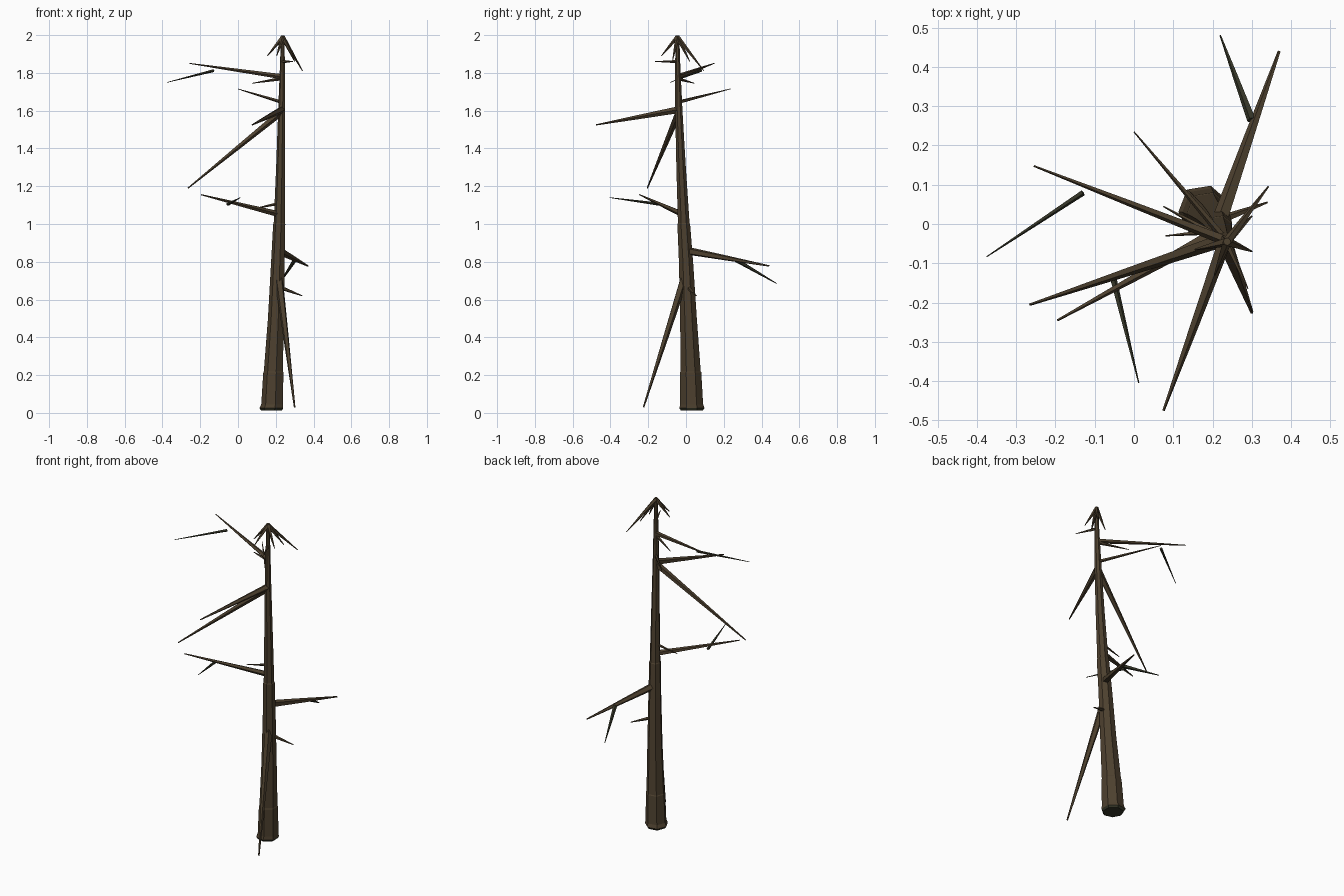
import bpy, bmesh, math, random
from mathutils import Vector

random.seed(4)
if "Cube" in bpy.data.objects:
    bpy.data.objects.remove(bpy.data.objects["Cube"])


def make_material(name, rgb):
    mat = bpy.data.materials.new(name)
    mat.use_nodes = True
    colour = (*rgb, 1)
    mat.diffuse_color = colour
    mat.node_tree.nodes["Principled BSDF"].inputs["Base Color"].default_value = colour
    return mat


bark = make_material("brown bark", (0.075, 0.052, 0.028))
moss = make_material("dark mossy bark", (0.035, 0.036, 0.02))


def loft(name, rings, sides, mats, rough=0.0):
    """Skin a tube through (centre, radius, axis) rings and cap both ends."""
    bm = bmesh.new()
    loops = []
    wobble = [1 + random.uniform(-rough, rough) for _ in range(sides)]
    for centre, radius, axis in rings:
        turn = axis.to_track_quat("Z", "Y")
        loop = []
        for i in range(sides):
            a = math.tau * i / sides
            p = Vector((math.cos(a), math.sin(a), 0)) * radius * wobble[i]
            loop.append(bm.verts.new(centre + turn @ p))
        loops.append(loop)
    for low, high in zip(loops, loops[1:]):
        for i in range(sides):
            j = (i + 1) % sides
            bm.faces.new((low[i], low[j], high[j], high[i]))
    bm.faces.new(loops[0][::-1])
    bm.faces.new(loops[-1])
    bmesh.ops.recalc_face_normals(bm, faces=bm.faces)
    # The underside of the trunk carries the second colour
    if len(mats) > 1:
        for f in bm.faces:
            f.material_index = int(f.normal.z < -0.7 or f.calc_center_median().z < 0.035)
    mesh = bpy.data.meshes.new(name)
    bm.to_mesh(mesh)
    bm.free()
    for m in mats:
        mesh.materials.append(m)
    obj = bpy.data.objects.new(name, mesh)
    bpy.context.collection.objects.link(obj)
    return obj


# Leaning trunk: x, y, z, radius
trunk = [
    (0.18, 0.031, 0.012, 0.06), (0.18, 0.031, 0.025, 0.069),
    (0.184, 0.03, 0.045, 0.063), (0.19, 0.025, 0.215, 0.058),
    (0.19, 0.025, 0.22, 0.055), (0.203, 0.013, 0.5, 0.046),
    (0.213, 0, 0.8, 0.039), (0.22, -0.012, 1.0, 0.035),
    (0.22, -0.012, 1.005, 0.032), (0.227, -0.026, 1.3, 0.026),
    (0.232, -0.038, 1.6, 0.02), (0.236, -0.044, 1.85, 0.014),
    (0.237, -0.045, 1.998, 0.01),
]
up = Vector((0, 0, 1))
loft("trunk", [(Vector(p[:3]), p[3], up) for p in trunk], 7, [bark, moss], 0.06)


def spike(name, start, end, radius, mat=bark):
    a, b = Vector(start), Vector(end)
    axis = (b - a).normalized()
    loft(name, [(a, radius, axis), (a.lerp(b, 0.5), radius * 0.62, axis),
                (b, radius * 0.18, axis)], 5, [mat])


def core(z):
    """Trunk centre at a given height."""
    for a, b in zip(trunk, trunk[1:]):
        if a[2] <= z <= b[2]:
            return Vector(a[:3]).lerp(Vector(b[:3]), (z - a[2]) / (b[2] - a[2]))


# Branches growing from the trunk: root height, tip, root radius
branches = {
    "upper_right_branch": (1.78, (-0.255, 0.148, 1.85), 0.014),
    "upper_stub": (1.77, (0.075, 0.045, 1.745), 0.01),
    "upper_back_branch": (1.645, (0, 0.235, 1.715), 0.01),
    "front_branch": (1.605, (0.075, -0.475, 1.525), 0.019),
    "drooping_branch": (1.595, (-0.265, -0.205, 1.19), 0.019),
    "middle_branch": (1.05, (-0.195, -0.245, 1.155), 0.017),
    "middle_stub": (1.11, (0.08, -0.03, 1.08), 0.009),
    "back_branch": (0.86, (0.37, 0.44, 0.778), 0.022),
    "low_stub": (0.67, (0.34, 0.055, 0.62), 0.013),
    "hanging_branch": (0.75, (0.3, -0.225, 0.03), 0.024),
    "high_stub": (1.86, (0.29, -0.165, 1.86), 0.009),
}
for name, (z, tip, radius) in branches.items():
    spike(name, core(z), tip, radius)

# Crown of drooping spikes at the very top
crown_tips = [(0.342, 0.095, 1.81), (0.155, -0.065, 1.89), (0.205, -0.13, 1.89),
              (0.3, 0.02, 1.86), (0.3, -0.07, 1.87)]
for i, tip in enumerate(crown_tips):
    spike(f"crown_spike_{i + 1}", (0.237, -0.045, 1.99), tip, 0.012)

# Side twigs, one of them broken away from its branch
spike("broken_twig", (-0.13, 0.08, 1.812), (-0.375, -0.083, 1.75), 0.008, moss)
spike("middle_twig", (-0.053, -0.14, 1.105), (0.012, -0.405, 1.14), 0.009, moss)
spike("back_twig", (0.3, 0.265, 0.81), (0.22, 0.48, 0.685), 0.012, moss)
